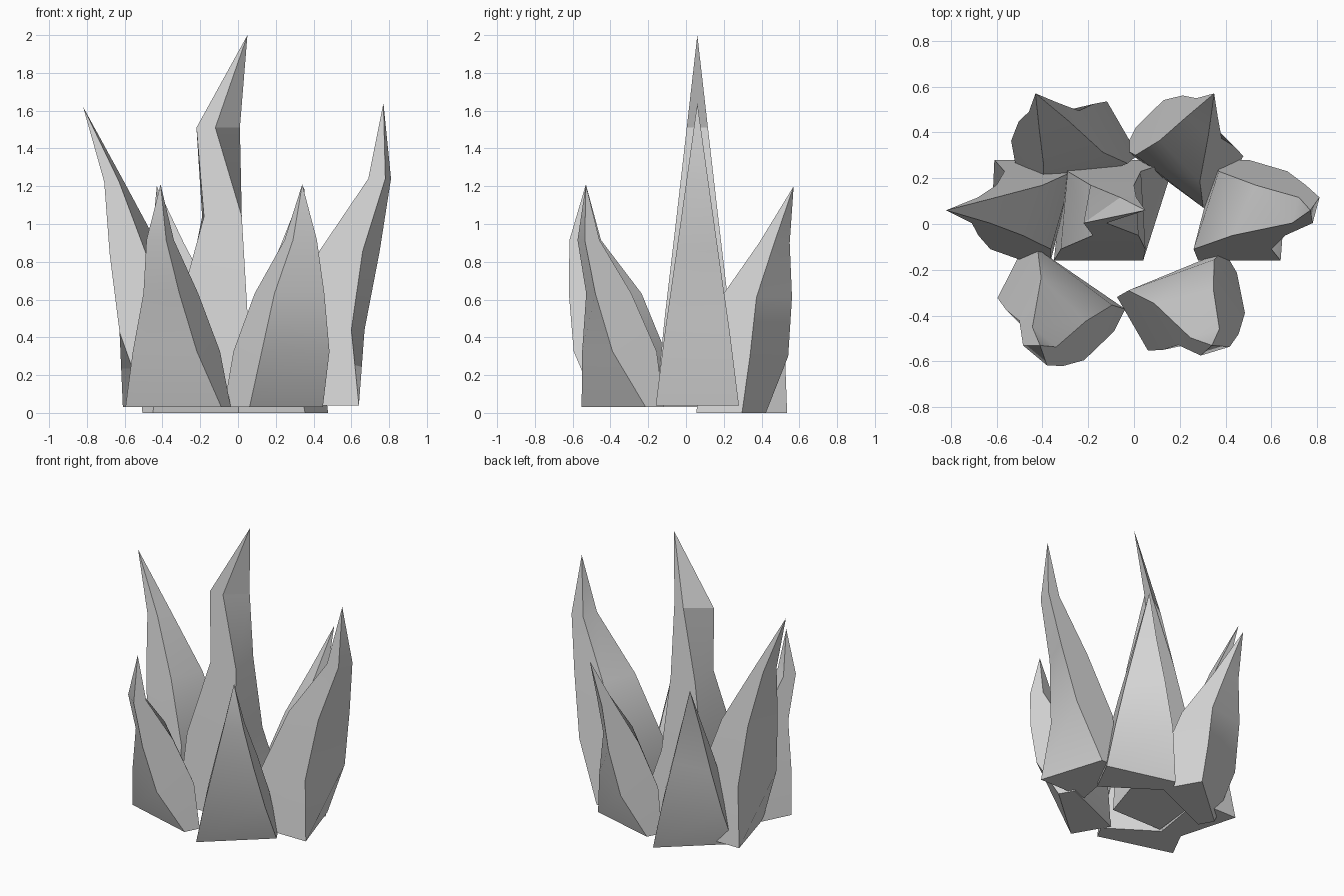
import bpy
import bmesh
from math import radians
from mathutils import Matrix, Vector

cube = bpy.data.objects.get("Cube")
if cube:
    bpy.data.objects.remove(cube, do_unlink=True)

stone = bpy.data.materials.new("grey_stone")
stone.use_nodes = True
stone.diffuse_color = (0.67, 0.67, 0.67, 1)
stone.node_tree.nodes["Principled BSDF"].inputs["Base Color"].default_value = (0.67, 0.67, 0.67, 1)

# Cross-sections from base upwards: height fraction, middle of the bend,
# then thickness offsets for the four corners, then half width.
# Corner order: outer right, outer left, inner left, inner right.
SIDE = [
    (0.0, -0.36, (0.23, 0.09, -0.05, -0.13), 0.22),
    (0.25, -0.30, (0.13, 0.20, -0.10, -0.21), 0.17),
    (0.51, -0.18, (0.07, 0.16, -0.06, -0.16), 0.11),
    (0.75, -0.02, (0.03, 0.06, -0.03, -0.06), 0.056),
]
CENTRE = [
    (0.0, -0.15, (0.14, 0.28, -0.20, -0.25), 0.22),
    (0.25, -0.18, (0.18, 0.16, -0.16, -0.19), 0.17),
    (0.51, -0.14, (0.11, 0.09, -0.10, -0.09), 0.11),
    (0.75, -0.16, (-0.01, 0.12, 0.05, -0.11), 0.056),
]
SHORT = [
    (0.0, -0.34, (0.22, 0.12, 0.01, -0.05), 0.22),
    (0.25, -0.24, (0.15, 0.19, -0.08, -0.15), 0.17),
    (0.51, -0.145, (0.07, 0.16, -0.06, -0.14), 0.11),
    (0.75, -0.016, (0.03, 0.06, -0.03, -0.06), 0.056),
]
CORNER_SIDES = (-1, 1, 1, -1)


def make_spike(name, sections, tip, angle, base_z, bend=1.0, curl=0.0, width=1.0, thick=1.0):
    """Four-sided curved spike leaning outwards towards the given angle."""
    bm = bmesh.new()
    turn = Matrix.Rotation(radians(angle), 3, "Z")
    top = Vector(tip)
    rings = []
    for frac, middle, offsets, half in sections:
        z = base_z + (top.z - base_z) * frac
        ring = []
        for side, offset in zip(CORNER_SIDES, offsets):
            along = middle * bend - curl + offset * thick
            p = turn @ Vector((along, side * half * width, 0))
            ring.append(bm.verts.new((top.x + p.x, top.y + p.y, z)))
        rings.append(ring)
    point = bm.verts.new(top)
    bm.faces.new(rings[0])
    for low, high in zip(rings, rings[1:]):
        for i in range(4):
            j = (i + 1) % 4
            bm.faces.new((low[i], low[j], high[j], high[i]))
    for i in range(4):
        bm.faces.new((rings[-1][i], rings[-1][(i + 1) % 4], point))
    bmesh.ops.recalc_face_normals(bm, faces=bm.faces)
    mesh = bpy.data.meshes.new(name)
    bm.to_mesh(mesh)
    bm.free()
    mesh.materials.append(stone)
    obj = bpy.data.objects.new(name, mesh)
    bpy.context.collection.objects.link(obj)
    bpy.ops.object.select_all(action="DESELECT")
    obj.select_set(True)
    bpy.context.view_layer.objects.active = obj
    bpy.ops.object.shade_smooth_by_angle(angle=radians(30))


# Tall middle spike and the two side spikes
make_spike("centre_spike", CENTRE, (0.05, 0.06, 2.0), 0, 0.04)
make_spike("left_spike", SIDE, (0.77, 0.06, 1.64), 0, 0.04)
make_spike("right_spike", SIDE, (-0.82, 0.06, 1.62), 180, 0.03, bend=0.73, curl=0.15, thick=0.88)

# Short front spikes
make_spike("front_left_spike", SHORT, (0.34, -0.53, 1.21), -60, 0.03, width=1.15)
make_spike("front_right_spike", SHORT, (-0.41, -0.53, 1.21), -117, 0.03, curl=-0.02, width=1.18)

# Short back spikes
make_spike("back_left_spike", SHORT, (0.35, 0.57, 1.2), 63, 0, bend=0.9, curl=0.1, width=1.08)
make_spike("back_right_spike", SHORT, (-0.43, 0.57, 1.2), 120, 0, bend=0.9, curl=0.1, width=1.15)
